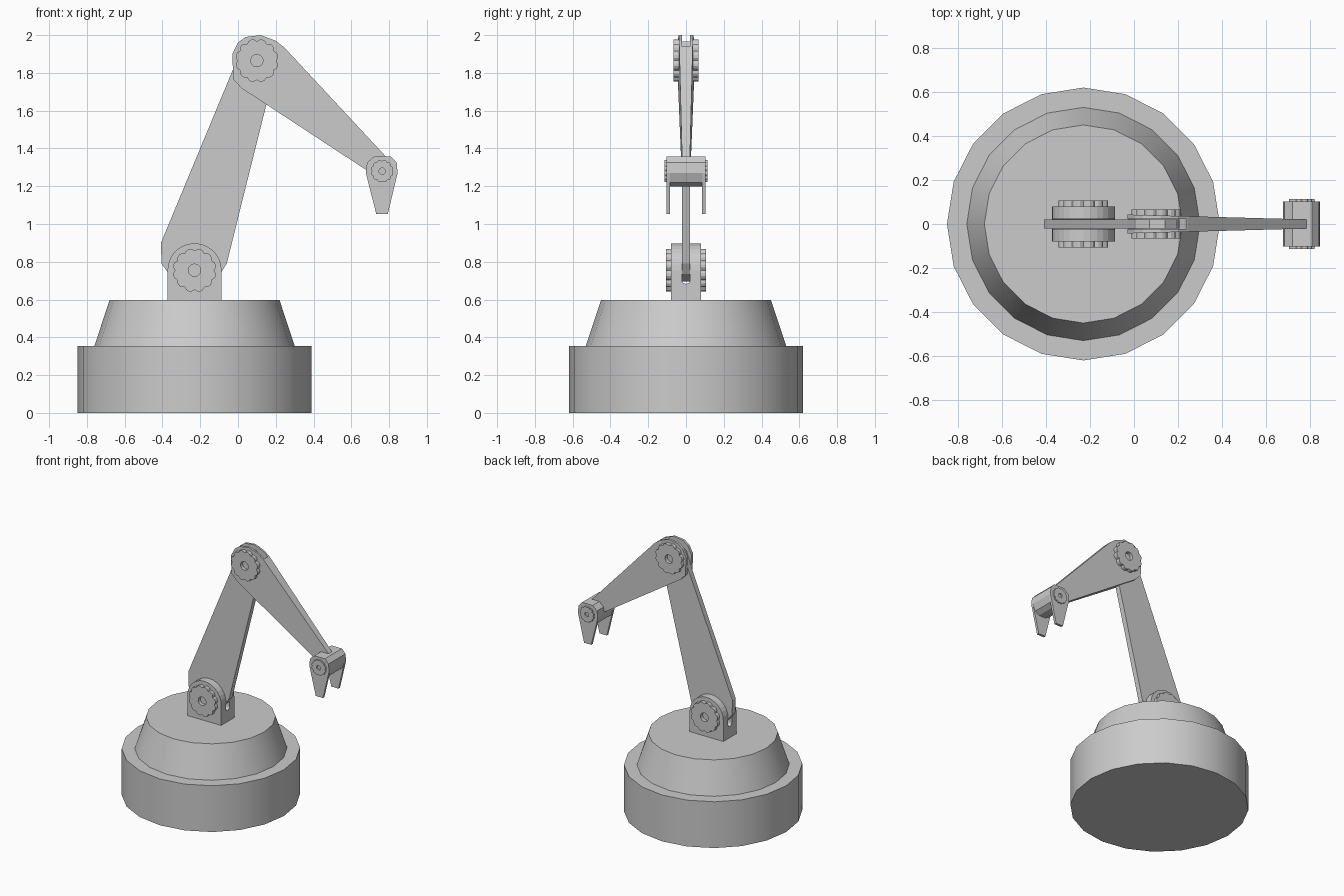
import bpy, bmesh
from math import sin, cos, pi

if "Cube" in bpy.data.objects:
    bpy.data.objects.remove(bpy.data.objects["Cube"])


def finish(name, bm):
    bmesh.ops.recalc_face_normals(bm, faces=bm.faces)
    mesh = bpy.data.meshes.new(name)
    bm.to_mesh(mesh)
    bm.free()
    ob = bpy.data.objects.new(name, mesh)
    bpy.context.collection.objects.link(ob)
    return ob


def prism(name, outline, y0, y1):
    """Extrude an x-z outline along y."""
    bm = bmesh.new()
    face = bm.faces.new([bm.verts.new((x, y0, z)) for x, z in outline])
    ext = bmesh.ops.extrude_face_region(bm, geom=[face])["geom"]
    for v in ext:
        if isinstance(v, bmesh.types.BMVert):
            v.co.y = y1
    return finish(name, bm)


def arc(cx, cz, r, a0, a1, n):
    return [(cx + r * cos(a0 + (a1 - a0) * i / n), cz + r * sin(a0 + (a1 - a0) * i / n))
            for i in range(n + 1)]


def cut(ob, cutter):
    cutter.hide_render = True
    cutter.hide_viewport = False
    cutter.display_type = 'WIRE'
    mod = ob.modifiers.new("slot", 'BOOLEAN')
    mod.operation = 'DIFFERENCE'
    mod.solver = 'EXACT'
    mod.object = cutter
    bpy.context.view_layer.objects.active = ob
    bpy.ops.object.modifier_apply(modifier=mod.name)
    bpy.data.objects.remove(cutter)


def drum(name, r0, r1, z0, z1):
    bpy.ops.mesh.primitive_cone_add(vertices=20, radius1=r0, radius2=r1, depth=z1 - z0,
                                    location=(-0.23, 0, (z0 + z1) / 2))
    bpy.context.object.name = name
    bpy.ops.object.shade_smooth_by_angle()


def gear(name, cx, cz, r, y0, y1, teeth=12):
    """Scalloped bolt cap with a central bore."""
    n = teeth * 4
    rad = (0.89, 0.975, 1.0, 0.975)
    bm = bmesh.new()
    rings = []
    for k, y in ((1, y0), (1, y1), (0, y1), (0, y0)):
        ring = []
        for i in range(n):
            a = 2 * pi * i / n
            q = r * (rad[i % 4] if k else 0.28)
            ring.append(bm.verts.new((cx + q * cos(a), y, cz + q * sin(a))))
        rings.append(ring)
    for j in range(4):
        a, b = rings[j], rings[(j + 1) % 4]
        for i in range(n):
            m = (i + 1) % n
            bm.faces.new((a[i], a[m], b[m], b[i]))
    finish(name, bm)


# Base drum and sloped turntable
drum("base_drum", 0.62, 0.62, 0, 0.355)
drum("turntable", 0.53, 0.45, 0.355, 0.597)

# Arched shoulder bracket with a round-bottomed slot for the arm
bracket = prism("shoulder_bracket",
                [(-0.087, 0.59)] + arc(-0.23, 0.755, 0.143, 0, pi, 14) + [(-0.373, 0.59)],
                -0.08, 0.08)
slot = prism("slot_cutter", [(0.022, 1.0)] + arc(0, 0.705, 0.022, 0, -pi, 8) + [(-0.022, 1.0)],
             -0.5, 0.5)
slot.rotation_euler.z = pi / 2
bpy.context.view_layer.update()
cut(bracket, slot)

# Lower arm: flat plate
prism("lower_arm",
      [(-0.408, 0.90), (-0.405, 0.79), (-0.365, 0.735), (-0.30, 0.695), (-0.16, 0.695),
       (-0.095, 0.735), (-0.06, 0.79), (0.207, 1.86), (0.19, 1.92), (0.14, 1.965),
       (0.07, 1.965), (0.01, 1.92), (-0.03, 1.81)], -0.02, 0.02)

# Upper arm: tapering forearm with a forked elbow end
upper = prism("upper_arm",
              [(-0.025, 1.765), (-0.03, 1.90), (0.0, 1.96), (0.04, 1.99), (0.12, 2.0),
               (0.20, 1.97), (0.245, 1.935), (0.785, 1.355), (0.80, 1.28), (0.74, 1.245),
               (0.68, 1.285), (0.02, 1.718)], -1, 1)
for v in upper.data.vertices:
    v.co.y *= 0.042 - 0.027 * v.co.x
cut(upper, prism("fork_cutter", arc(0.105, 1.865, 0.155, 0, 2 * pi, 20)[:-1], -0.022, 0.022))

# Wrist block
crown = [(0.677, 1.27), (0.683, 1.325), (0.72, 1.357), (0.81, 1.357), (0.84, 1.325), (0.845, 1.27)]
prism("wrist_block", crown + [(0.825, 1.22), (0.79, 1.198), (0.735, 1.198), (0.695, 1.22)],
      -0.085, 0.085)

# Mirrored parts: gripper fingers and joint caps
for side, s in (("front", -1), ("back", 1)):
    prism(f"gripper_finger_{side}", crown + [(0.793, 1.052), (0.732, 1.052)], s * 0.085, s * 0.103)
    gear(f"shoulder_cap_{side}", -0.23, 0.755, 0.116, s * 0.079, s * 0.107)
    gear(f"elbow_cap_{side}", 0.10, 1.865, 0.115, s * 0.036, s * 0.066)
    gear(f"wrist_cap_{side}", 0.763, 1.28, 0.06, s * 0.102, s * 0.114)
